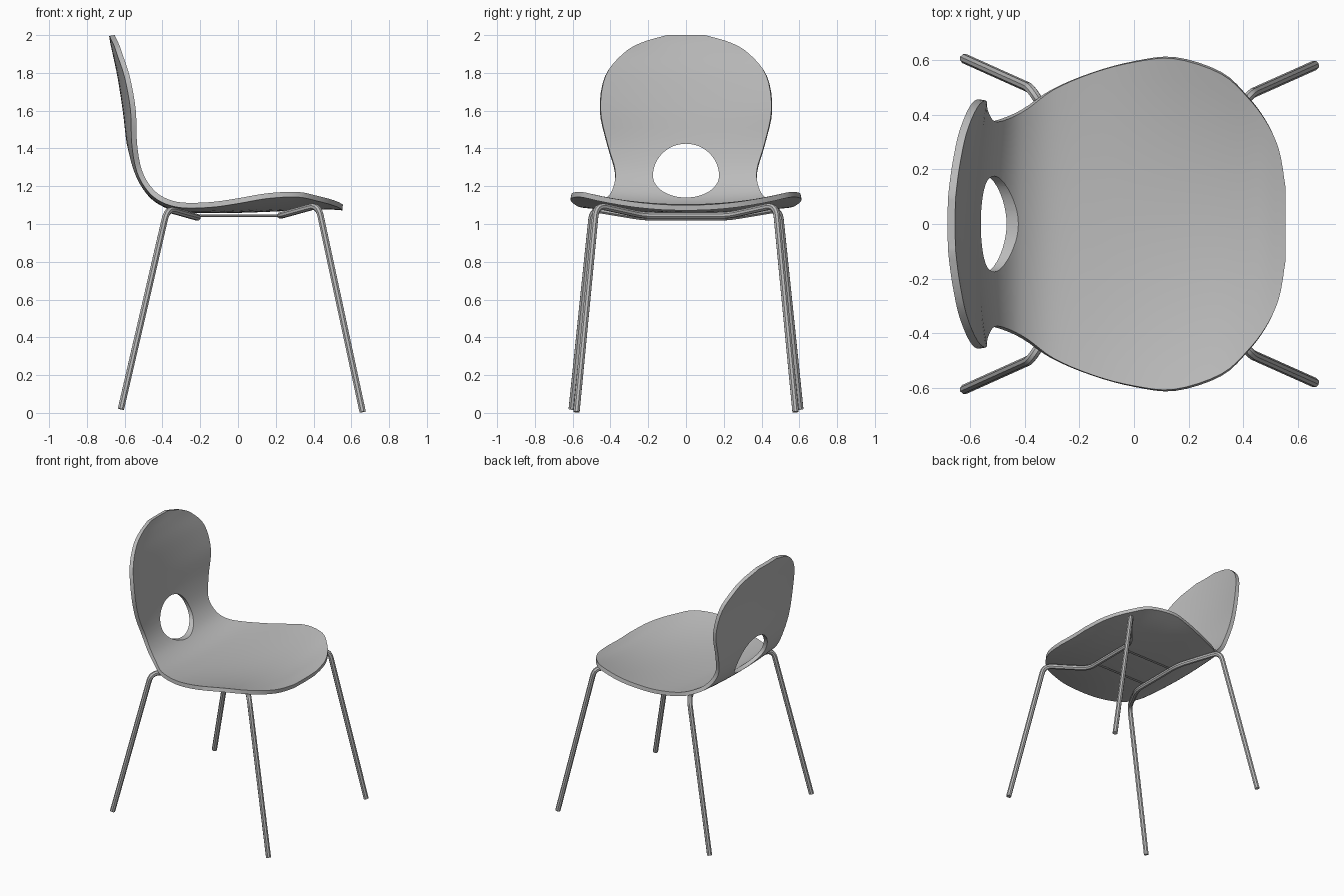
import bpy
import bmesh
import math
from mathutils import Vector

cube = bpy.data.objects.get("Cube")
if cube:
    bpy.data.objects.remove(cube, do_unlink=True)


def make_material(name, value):
    mat = bpy.data.materials.new(name)
    mat.use_nodes = True
    color = (value, value, value, 1)
    mat.diffuse_color = color
    mat.node_tree.nodes["Principled BSDF"].inputs["Base Color"].default_value = color
    return mat


GREY = make_material("light grey", 0.5)


def add_object(name, data):
    obj = bpy.data.objects.new(name, data)
    bpy.context.collection.objects.link(obj)
    return obj


def finish(obj, angle):
    """Bake modifiers or curves to a mesh, colour it and smooth it."""
    bpy.context.view_layer.update()
    deps = bpy.context.evaluated_depsgraph_get()
    mesh = bpy.data.meshes.new_from_object(obj.evaluated_get(deps))
    name = obj.name
    bpy.data.objects.remove(obj, do_unlink=True)
    mesh.materials.clear()
    mesh.materials.append(GREY)
    done = add_object(name, mesh)
    bpy.ops.object.select_all(action='DESELECT')
    done.select_set(True)
    bpy.context.view_layer.objects.active = done
    bpy.ops.object.shade_smooth_by_angle(angle=math.radians(angle))
    return done


def spline(points, steps):
    """Catmull-Rom curve through the points."""
    pts = [Vector(p) for p in points]
    pts = [2 * pts[0] - pts[1]] + pts + [2 * pts[-1] - pts[-2]]
    out = []
    for a, b, c, d in zip(pts, pts[1:], pts[2:], pts[3:]):
        for i in range(steps):
            t = i / steps
            out.append(b + 0.5 * t * (c - a + t * (2 * a - 5 * b + 4 * c - d
                                                   + t * (3 * (b - c) + d - a))))
    return out + [pts[-2]]


def rounded(points, radius, steps=6):
    """Polyline with its inner corners rounded."""
    pts = [Vector(p) for p in points]
    out = [pts[0]]
    for a, b, c in zip(pts, pts[1:], pts[2:]):
        p = b + (a - b).normalized() * radius
        q = b + (c - b).normalized() * radius
        for i in range(steps + 1):
            t = i / steps
            out.append((1 - t) ** 2 * p + 2 * t * (1 - t) * b + t * t * q)
    return out + [pts[-1]]


def tube(name, points, radius):
    curve = bpy.data.curves.new(name, 'CURVE')
    curve.dimensions = '3D'
    curve.bevel_depth = radius
    curve.bevel_resolution = 2
    curve.use_fill_caps = True
    poly = curve.splines.new('POLY')
    poly.points.add(len(points) - 1)
    for target, p in zip(poly.points, points):
        target.co = (*p, 1)
    return finish(add_object(name, curve), 40)


# Shell stations from seat front to top of back: x, z, half width, dish
stations = [
    (0.555, 1.1, 0.13, 0.2), (0.53, 1.102, 0.27, 0.2),
    (0.48, 1.105, 0.38, 0.2), (0.42, 1.103, 0.46, 0.22),
    (0.32, 1.1, 0.55, 0.23), (0.15, 1.092, 0.605, 0.19),
    (0, 1.087, 0.592, 0.14), (-0.15, 1.085, 0.553, 0.1),
    (-0.3, 1.09, 0.49, 0.1), (-0.4, 1.125, 0.42, 0.1),
    (-0.47, 1.185, 0.385, 0.1), (-0.525, 1.28, 0.375, 0.12),
    (-0.56, 1.42, 0.415, 0.15), (-0.582, 1.6, 0.452, 0.2),
    (-0.61, 1.78, 0.425, 0.2), (-0.635, 1.9, 0.33, 0.2),
    (-0.648, 1.96, 0.23, 0.25), (-0.655, 2, 0.1, 0.25),
]
COLS = 16
path = spline(stations, 4)
bm = bmesh.new()
rows = []
for i, (x, z, width, dish) in enumerate(path):
    step = path[min(i + 1, len(path) - 1)] - path[max(i - 1, 0)]
    tangent = Vector((step[0], step[1])).normalized()
    row = []
    for j in range(COLS + 1):
        y = width * (2 * j / COLS - 1)
        lift = dish * y * y
        row.append(bm.verts.new((x + lift * tangent.y, y, z - lift * tangent.x)))
    rows.append(row)
for low, high in zip(rows, rows[1:]):
    for j in range(COLS):
        bm.faces.new((low[j], low[j + 1], high[j + 1], high[j]))
mesh = bpy.data.meshes.new("seat_shell")
bm.to_mesh(mesh)
bm.free()
shell = add_object("seat_shell", mesh)
solid = shell.modifiers.new("thickness", 'SOLIDIFY')
solid.thickness = 0.028
solid.offset = -1

# Rounded opening through the lower back
bm = bmesh.new()
ring = []
for i in range(48):
    a = 2 * math.pi * i / 48
    up = math.sin(a)
    ring.append(bm.verts.new((-0.8, 0.175 * math.cos(a),
                              1.255 + up * (0.17 if up > 0 else 0.115))))
base = bm.faces.new(ring)
grown = bmesh.ops.extrude_face_region(bm, geom=[base])
bmesh.ops.translate(bm, vec=(0.5, 0, 0),
                    verts=[v for v in grown["geom"] if isinstance(v, bmesh.types.BMVert)])
bmesh.ops.recalc_face_normals(bm, faces=bm.faces)
mesh = bpy.data.meshes.new("opening_cutter")
bm.to_mesh(mesh)
bm.free()
cutter = add_object("opening_cutter", mesh)
cutter.hide_render = True
cut = shell.modifiers.new("opening", 'BOOLEAN')
cut.operation = 'DIFFERENCE'
cut.solver = 'EXACT'
cut.object = cutter
finish(shell, 35)
bpy.data.objects.remove(cutter, do_unlink=True)


# Bent leg frames, each one tube from foot to foot
def leg_frame(name, foot, knee, inner):
    half = [foot, knee, inner]
    mirrored = [(x, -y, z) for x, y, z in reversed(half)]
    tube(name, rounded(half + mirrored, 0.06), 0.018)


leg_frame("front_leg_frame", (0.66, 0.58, 0.005), (0.425, 0.475, 1.1), (0.225, 0.225, 1.045))
leg_frame("rear_leg_frame", (-0.62, 0.605, 0.02), (-0.375, 0.495, 1.08), (-0.215, 0.225, 1.035))

# Thin rods joining the two frames under the seat
for side, y in (("left", 0.14), ("right", -0.14)):
    tube(side + "_under_seat_rod", [(-0.215, y, 1.043), (0.225, y, 1.043)], 0.006)
